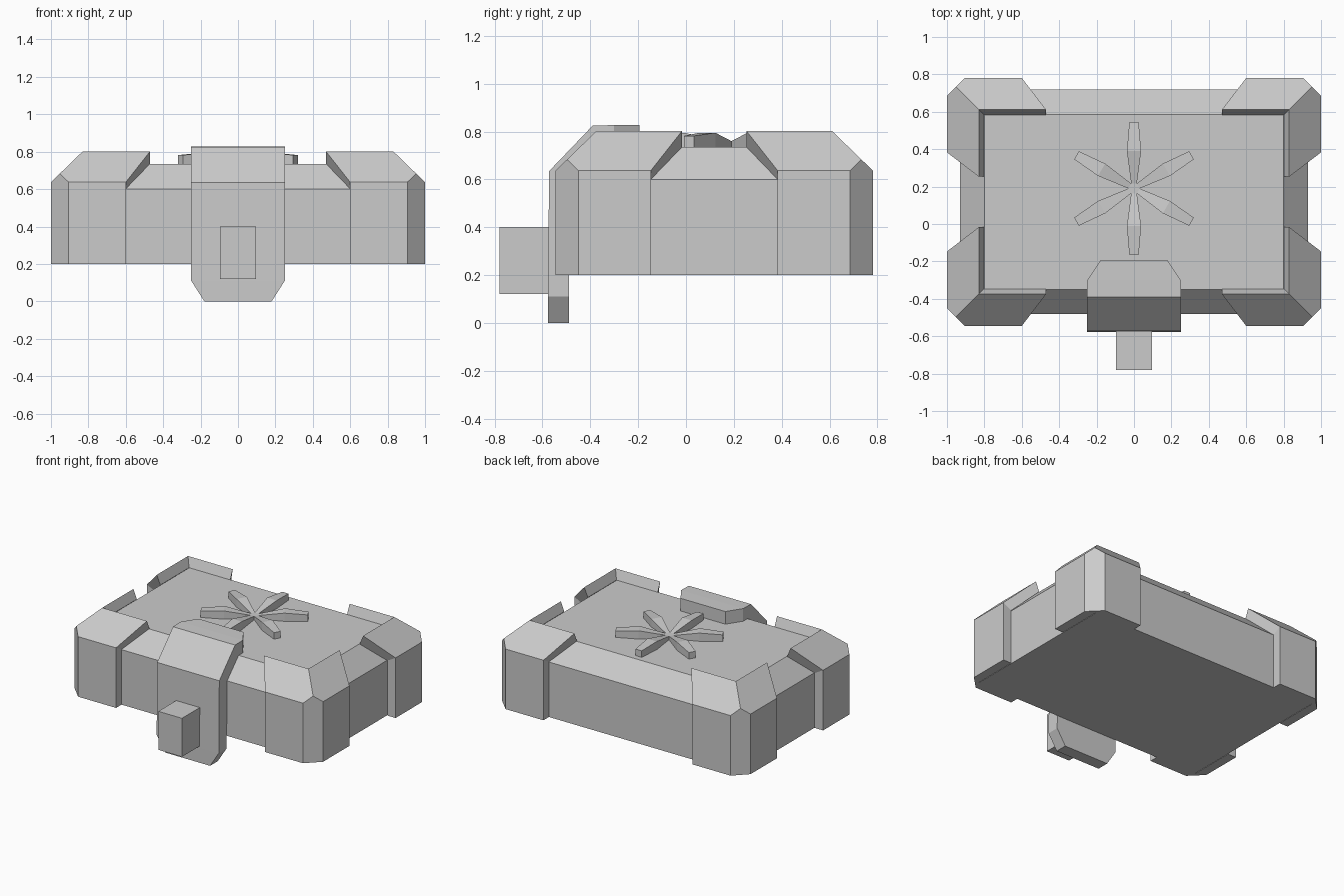
import bpy, bmesh, math
from mathutils import Vector, Matrix

if "Cube" in bpy.data.objects:
    bpy.data.objects.remove(bpy.data.objects["Cube"])

CY = 0.118  # centre of the lid in y


def loft(name, rings, caps, clip=None):
    """Skin closed rings in order, cap both ends, optionally cut off beyond a plane."""
    bm = bmesh.new()
    vs = [[bm.verts.new(p) for p in r] for r in rings]
    n = len(rings[0])
    for a, b in zip(vs, vs[1:]):
        for i in range(n):
            j = (i + 1) % n
            bm.faces.new((a[i], a[j], b[j], b[i]))
    for end in (vs[0], vs[-1]):
        for cap in caps:
            bm.faces.new([end[i] for i in cap])
    bmesh.ops.remove_doubles(bm, verts=bm.verts, dist=1e-5)
    if clip:
        res = bmesh.ops.bisect_plane(
            bm, geom=bm.verts[:] + bm.edges[:] + bm.faces[:], dist=1e-5,
            plane_co=clip[0], plane_no=clip[1], clear_outer=True)
        cut = [e for e in res["geom_cut"] if isinstance(e, bmesh.types.BMEdge)]
        bmesh.ops.edgeloop_fill(bm, edges=cut)
    bmesh.ops.recalc_face_normals(bm, faces=bm.faces)
    me = bpy.data.meshes.new(name)
    bm.to_mesh(me)
    bm.free()
    ob = bpy.data.objects.new(name, me)
    bpy.context.collection.objects.link(ob)
    return ob


def rect(hx, hy, z):
    return [(sx * hx, CY + sy * hy, z) for sx, sy in ((-1, -1), (1, -1), (1, 1), (-1, 1))]


# Lid body with sloped shoulders
QUAD = [(0, 1, 2, 3)]
loft("lid_body", [rect(0.93, 0.6, 0.2), rect(0.93, 0.6, 0.6), rect(0.8, 0.468, 0.735)], QUAD)

# Corner guards: mitred L-shaped shells with the vertical edge chamfered
OUT_X, OUT_Y = 1.0, 0.663
# (inset from outer faces, z, slant of the free ends toward the middle)
prof = [(0, 0.2, 0), (0, 0.637, 0), (0.17, 0.802, 0.13),
        (0.198, 0.735, 0.13), (0.067, 0.6, 0), (0.067, 0.2, 0)]
for sx, side in ((-1, "left"), (1, "right")):
    for sy, end in ((-1, "front"), (1, "back")):
        def at(x, y, z):
            return (sx * x, CY + sy * y, z)
        rings = [[at(0.6 - s, OUT_Y - d, z) for d, z, s in prof],
                 [at(OUT_X - d, OUT_Y - d, z) for d, z, s in prof],
                 [at(OUT_X - d, 0.265 - s, z) for d, z, s in prof]]
        loft(f"corner_guard_{end}_{side}", rings, [(0, 1, 4, 5), (1, 2, 3, 4)],
             clip=(Vector(at(0.905, OUT_Y, 0)), Vector((sx, sy, 0))))

# Latch strap: bent plate running over the lid and hanging down in front
strap = [(-0.578, 0, -0.49, 0, 0.18), (-0.578, 0.11, -0.49, 0.11, 0.25),
         (-0.572, 0.635, -0.48, 0.6, 0.25), (-0.39, 0.825, -0.348, 0.735, 0.25),
         (-0.3, 0.827, -0.3, 0.735, 0.25), (-0.195, 0.827, -0.195, 0.735, 0.18)]
loft("latch_strap", [[(-w, yo, zo), (w, yo, zo), (w, yi, zi), (-w, yi, zi)]
                     for yo, zo, yi, zi, w in strap], QUAD)

# Latch block
loft("latch_block", [[(-0.095, y, 0.12), (0.095, y, 0.12), (0.095, y, 0.4), (-0.095, y, 0.4)]
                     for y in (-0.78, -0.57)], QUAD)

# Six-petal rosette on the lid
petal = [(0.0, 0.0005, 0.76), (0.026, 0.015, 0.76), (0.2, 0.038, 0.795), (0.355, 0.025, 0.782)]
for k in range(6):
    ob = loft(f"rosette_petal_{k + 1}",
              [[(-w, r, 0.733), (w, r, 0.733), (w, r, z), (-w, r, z)] for r, w, z in petal], QUAD)
    ob.data.transform(Matrix.Translation((0, 0.19, 0)) @ Matrix.Rotation(math.radians(60 * k), 4, 'Z'))
